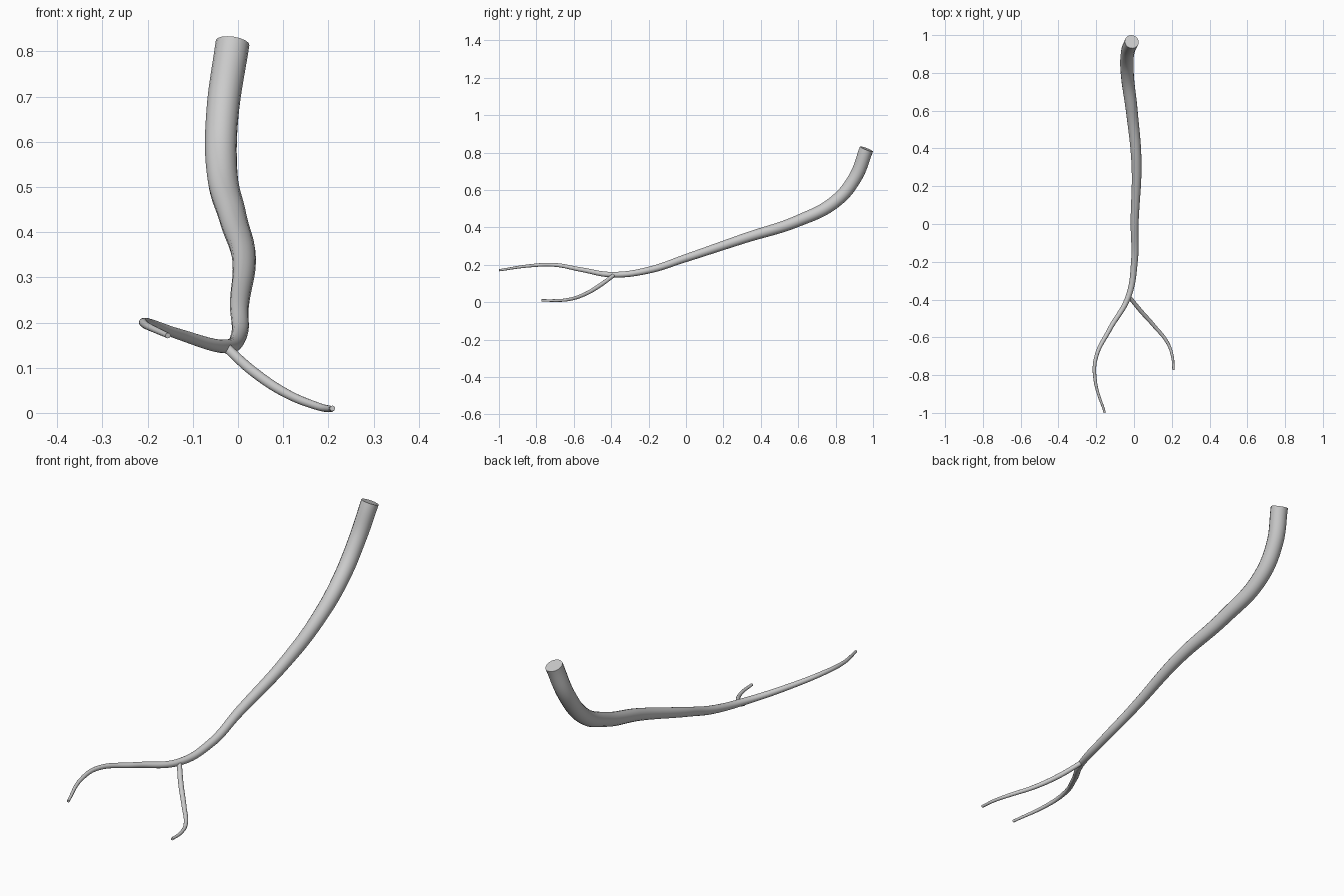
import bpy

def tube(name, pts):
    """Tapered round tube through (x, y, z, radius) points."""
    cu = bpy.data.curves.new(name, 'CURVE')
    cu.dimensions = '3D'
    cu.bevel_depth = 1.0
    cu.bevel_resolution = 6
    cu.resolution_u = 12
    cu.use_fill_caps = True
    sp = cu.splines.new('BEZIER')
    sp.radius_interpolation = 'CARDINAL'
    sp.bezier_points.add(len(pts) - 1)
    for bp, (x, y, z, r) in zip(sp.bezier_points, pts):
        bp.co = (x, y, z)
        bp.radius = r
        bp.handle_left_type = bp.handle_right_type = 'AUTO'
    ob = bpy.data.objects.new(name, cu)
    bpy.context.collection.objects.link(ob)
    bpy.ops.object.select_all(action='DESELECT')
    ob.select_set(True)
    bpy.context.view_layer.objects.active = ob
    bpy.ops.object.convert(target='MESH')
    bpy.ops.object.shade_smooth_by_angle()

# Main stem: wide cut end at the top back, sweeping to the thin left tip
tube("main_stem", [
    (-0.012, 0.965, 0.819, 0.0375),
    (-0.034, 0.905, 0.667, 0.0360),
    (-0.036, 0.800, 0.540, 0.0345),
    (-0.012, 0.600, 0.435, 0.0310),
    (0.013, 0.320, 0.344, 0.0265),
    (0.003, 0.000, 0.236, 0.0210),
    (0.002, -0.200, 0.171, 0.0178),
    (-0.030, -0.385, 0.147, 0.0150),
    (-0.130, -0.560, 0.174, 0.0122),
    (-0.202, -0.710, 0.200, 0.0100),
    (-0.205, -0.830, 0.195, 0.0085),
    (-0.155, -0.998, 0.171, 0.0060),
], )

# Side branch: forks off to the right and flattens out at the ground
tube("side_branch", [
    (-0.024, -0.387, 0.143, 0.0105),
    (0.033, -0.457, 0.092, 0.0110),
    (0.107, -0.540, 0.043, 0.0100),
    (0.178, -0.630, 0.014, 0.0085),
    (0.203, -0.700, 0.009, 0.0072),
    (0.209, -0.772, 0.010, 0.0060),
])
